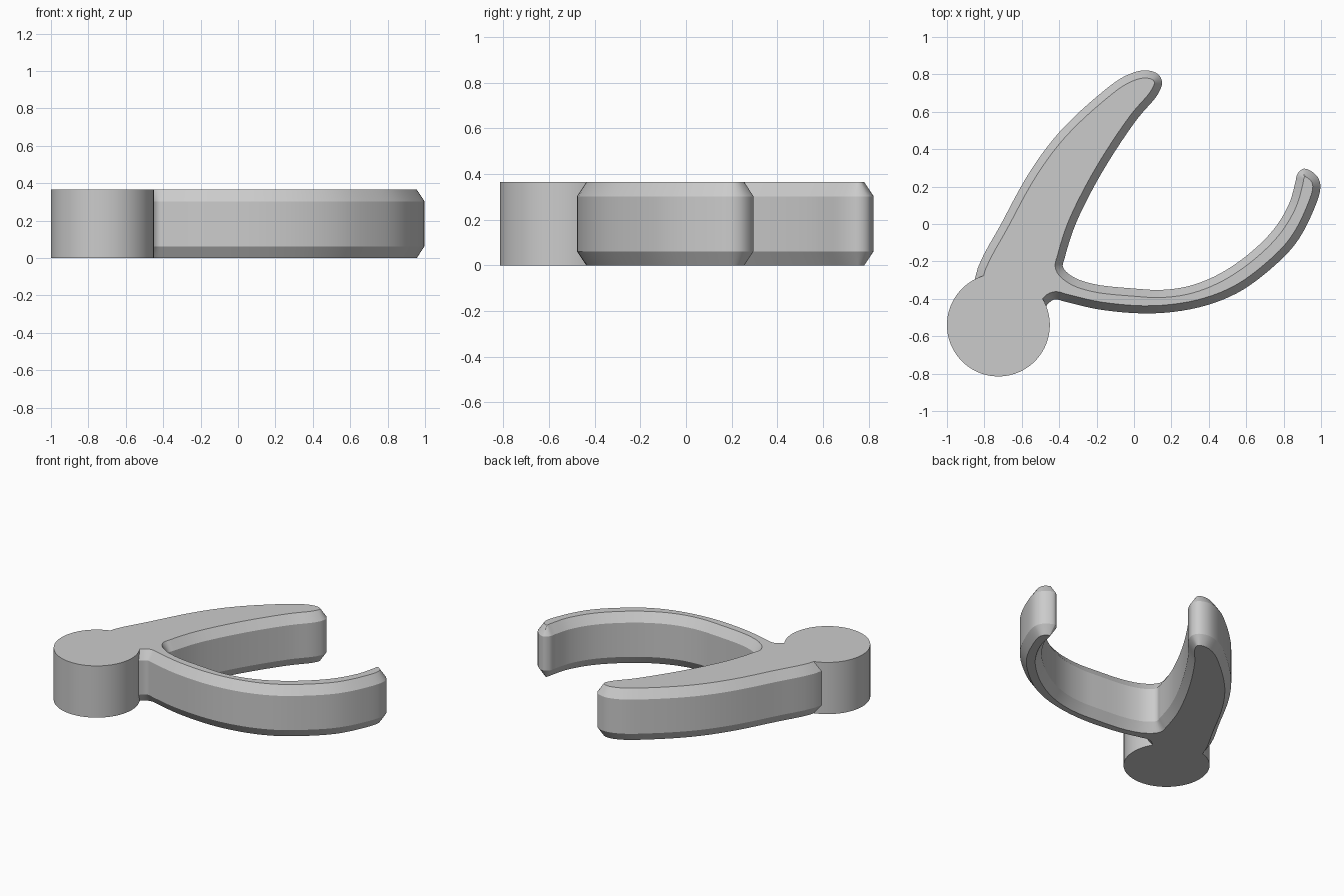
import bpy, bmesh, math
from mathutils import Vector

if "Cube" in bpy.data.objects:
    bpy.data.objects.remove(bpy.data.objects["Cube"], do_unlink=True)

HEIGHT, INSET, BEVEL = 0.365, 0.041, 0.062

grey = bpy.data.materials.new("plain grey")
grey.use_nodes = True
GREY = (0.6, 0.6, 0.6, 1)
grey.diffuse_color = GREY
grey.node_tree.nodes["Principled BSDF"].inputs["Base Color"].default_value = GREY


def spline(points, steps):
    """Closed smooth curve through the points (centripetal spacing)."""
    pts = [Vector(p) for p in points]
    out, n = [], len(pts)
    for i in range(n):
        p = [pts[(i + k) % n] for k in (-1, 0, 1, 2)]
        t = [0]
        for k in range(3):
            t.append(t[-1] + math.sqrt((p[k + 1] - p[k]).length))
        for s in range(steps):
            u = t[1] + (t[2] - t[1]) * s / steps
            a = [p[k].lerp(p[k + 1], (u - t[k]) / (t[k + 1] - t[k])) for k in range(3)]
            b = [a[k].lerp(a[k + 1], (u - t[k]) / (t[k + 2] - t[k])) for k in range(2)]
            out.append(b[0].lerp(b[1], (u - t[1]) / (t[2] - t[1])))
    return out


def inset(loop, d):
    """Move a clockwise loop inward by d."""
    out, n = [], len(loop)
    for i in range(n):
        e = loop[(i + 1) % n] - loop[i - 1]
        out.append(loop[i] + Vector((e.y, -e.x)).normalized() * d)
    return out


def loft(name, rings):
    """Solid from stacked clockwise rings given as (loop, z)."""
    bm = bmesh.new()
    rows = [[bm.verts.new((v.x, v.y, z)) for v in loop] for loop, z in rings]
    for a, b in zip(rows, rows[1:]):
        for i in range(len(a)):
            j = (i + 1) % len(a)
            bm.faces.new((a[j], a[i], b[i], b[j]))
    bm.faces.new(rows[0])
    bm.faces.new(rows[-1][::-1])
    bmesh.ops.recalc_face_normals(bm, faces=bm.faces)
    mesh = bpy.data.meshes.new(name)
    bm.to_mesh(mesh)
    bm.free()
    mesh.materials.append(grey)
    obj = bpy.data.objects.new(name, mesh)
    bpy.context.collection.objects.link(obj)
    return obj


# Forked outline, clockwise from the root of the long arm
outline = [
    (-.85, -.29), (-.70, .02), (-.55, .29), (-.40, .49), (-.20, .68),
    (-.05, .79), (.06, .822), (.13, .80), (.15, .755), (.125, .69),
    (.02, .565), (-.12, .36), (-.23, .17), (-.32, -.02), (-.37, -.18),
    (-.38, -.23), (-.33, -.28), (-.22, -.32), (.00, -.345), (.15, -.352),
    (.30, -.33), (.46, -.265), (.62, -.155), (.75, -.025), (.83, .11),
    (.862, .22), (.875, .27), (.91, .296), (.975, .26), (.997, .20),
    (.95, .05), (.86, -.11), (.72, -.25), (.55, -.37), (.35, -.445),
    (.10, -.478), (-.18, -.458), (-.37, -.415), (-.425, -.403), (-.467, -.435),
    (-.53, -.53), (-.68, -.58), (-.82, -.48),
]
edge = spline(outline, 5)
small = inset(edge, INSET)
fork = loft("forked_arms", [(small, 0), (edge, BEVEL), (edge, HEIGHT - BEVEL), (small, HEIGHT)])

# Round hub at the root
circle = [Vector((-.725 + .275 * math.cos(a), -.54 + .275 * math.sin(a)))
          for a in (-2 * math.pi * i / 96 for i in range(96))]
hub = loft("round_hub", [(circle, 0), (circle, HEIGHT)])

# Weld the hub to the arms
weld = fork.modifiers.new("weld_hub", 'BOOLEAN')
weld.operation, weld.solver, weld.object = 'UNION', 'EXACT', hub
bpy.context.view_layer.objects.active = fork
fork.select_set(True)
bpy.ops.object.modifier_apply(modifier=weld.name)
bpy.data.objects.remove(hub, do_unlink=True)
bpy.ops.object.shade_smooth_by_angle(angle=math.radians(30))
